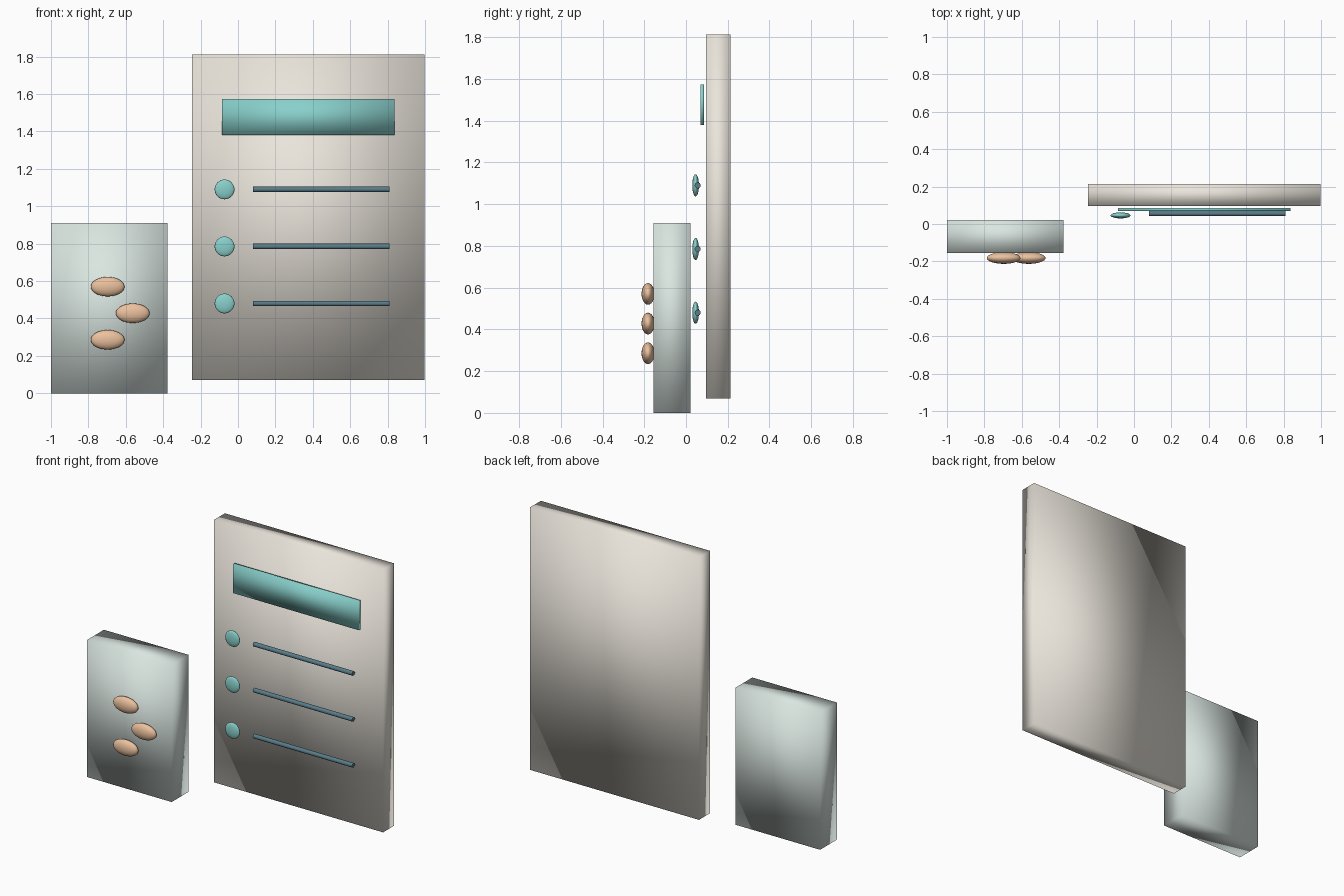
import bpy
import math

if "Cube" in bpy.data.objects:
    bpy.data.objects.remove(bpy.data.objects["Cube"])


def material(name, rgb):
    m = bpy.data.materials.new(name)
    m.diffuse_color = (*rgb, 1)
    m.use_nodes = True
    m.node_tree.nodes["Principled BSDF"].inputs["Base Color"].default_value = m.diffuse_color
    return m


CREAM = material("cream", (0.82, 0.78, 0.71))
PALE = material("pale_green", (0.70, 0.79, 0.75))
TEAL = material("teal", (0.25, 0.63, 0.60))
SLATE = material("slate", (0.10, 0.20, 0.25))
TAN = material("tan", (0.83, 0.53, 0.34))


def finish(name, mat):
    ob = bpy.context.object
    ob.name = name
    ob.data.materials.append(mat)
    bpy.ops.object.transform_apply(location=False, rotation=True, scale=True)
    return ob


def box(name, x, y, z, mat):
    """Softly shaded slab spanning the given (min, max) ranges."""
    spans = (x, y, z)
    bpy.ops.mesh.primitive_cube_add(size=1, location=[(a + b) / 2 for a, b in spans])
    bpy.context.object.scale = [b - a for a, b in spans]
    finish(name, mat)
    bpy.ops.object.shade_smooth()


def ellipsoid(name, centre, radii, mat):
    bpy.ops.mesh.primitive_uv_sphere_add(segments=32, ring_count=16, radius=1, location=centre)
    bpy.context.object.scale = radii
    finish(name, mat)
    bpy.ops.object.shade_smooth()


def rod(name, x0, x1, y, z, radius, mat):
    bpy.ops.mesh.primitive_cylinder_add(vertices=16, radius=radius, depth=x1 - x0,
                                        location=((x0 + x1) / 2, y, z),
                                        rotation=(0, math.pi / 2, 0))
    finish(name, mat)
    bpy.ops.object.shade_smooth_by_angle(angle=math.radians(40))


# Large board and its header strip
box("board", (-0.245, 0.998), (0.097, 0.213), (0.07, 1.812), CREAM)
box("header_strip", (-0.085, 0.838), (0.069, 0.086), (1.38, 1.573), TEAL)

# Three list rows: bullet and line
for i in range(3):
    z = 1.09 - 0.305 * i
    ellipsoid(f"bullet_{i + 1}", (-0.072, 0.046, z), (0.053, 0.016, 0.053), TEAL)
    rod(f"list_line_{i + 1}", 0.079, 0.809, 0.056, z, 0.0145, SLATE)

# Small packet with three beans on its front
box("packet", (-1.0, -0.378), (-0.156, 0.021), (0.0, 0.91), PALE)
for i, (x, z) in enumerate([(-0.697, 0.57), (-0.563, 0.428), (-0.697, 0.286)]):
    ellipsoid(f"bean_{i + 1}", (x, -0.182, z), (0.09, 0.031, 0.052), TAN)
